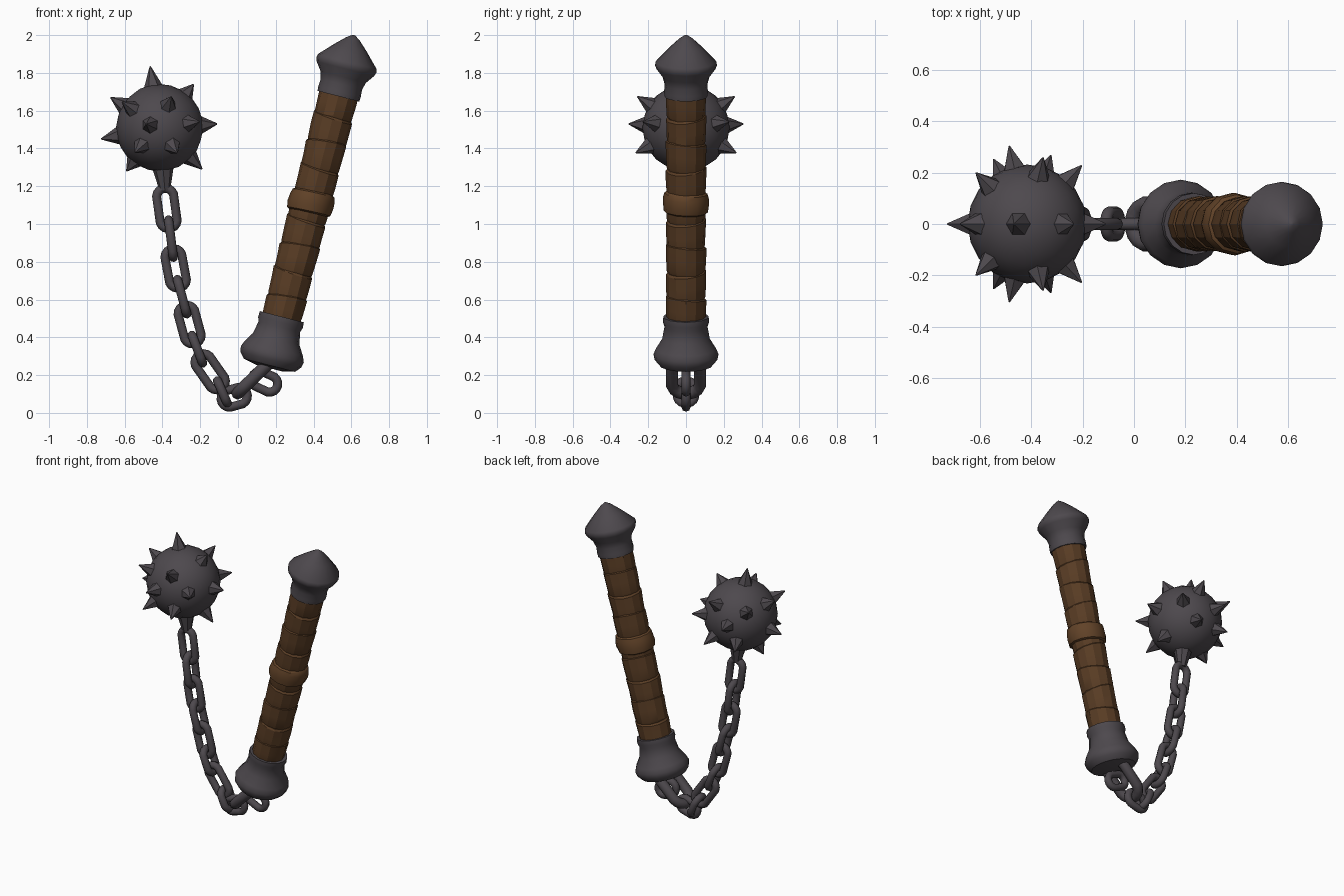
import bpy, bmesh, math, random
from mathutils import Vector, Matrix

if "Cube" in bpy.data.objects:
    bpy.data.objects.remove(bpy.data.objects["Cube"])

random.seed(4)

def material(name, rgb):
    m = bpy.data.materials.new(name)
    m.diffuse_color = (*rgb, 1)
    m.use_nodes = True
    m.node_tree.nodes["Principled BSDF"].inputs["Base Color"].default_value = m.diffuse_color
    return m

STEEL = material("dark steel", (0.075, 0.066, 0.075))
LEATHER = material("brown leather", (0.100, 0.046, 0.018))
BAND = material("light leather band", (0.120, 0.055, 0.021))

def finish(bm, name, mat, smooth=None):
    bmesh.ops.recalc_face_normals(bm, faces=bm.faces)
    me = bpy.data.meshes.new(name)
    bm.to_mesh(me)
    bm.free()
    me.materials.append(mat)
    ob = bpy.data.objects.new(name, me)
    bpy.context.collection.objects.link(ob)
    if smooth:
        bpy.ops.object.select_all(action='DESELECT')
        bpy.context.view_layer.objects.active = ob
        ob.select_set(True)
        bpy.ops.object.shade_smooth_by_angle(angle=math.radians(smooth))
    return ob

def bridge(bm, a, b):
    n = len(a)
    for i in range(n):
        bm.faces.new((a[i], a[(i + 1) % n], b[(i + 1) % n], b[i]))

# Handle axis frame: points are measured along the tilted shaft
BASE = Vector((0.225, 0, 0.48))
AXIS = Vector((0.248, 0, 0.969)).normalized()
SIDE = Vector((AXIS.z, 0, -AXIS.x))
UP_Y = Vector((0, 1, 0))

def lathe(name, profile, mat, sides=14, jitter=0.0, tilt=0.0, smooth=35):
    """Revolve (distance, radius) pairs about the handle axis."""
    bm = bmesh.new()
    rings = []
    for s, r in profile:
        ring = []
        for i in range(sides):
            a = math.tau * i / sides
            rr = r + random.uniform(-jitter, jitter)
            ring.append(bm.verts.new(BASE + AXIS * (s + tilt * math.cos(a + 0.8))
                        + SIDE * rr * math.cos(a) + UP_Y * rr * math.sin(a)))
        rings.append(ring)
    for a, b in zip(rings, rings[1:]):
        bridge(bm, a, b)
    bm.faces.new(rings[0])
    bm.faces.new(rings[-1])
    return finish(bm, name, mat, smooth)

# Leather grip made of overlapping tilted wraps
wraps = 9
step = 1.27 / wraps
for i in range(wraps):
    s = -0.01 + i * step
    lathe(f"grip_wrap_{i + 1}", [(s - 0.02, 0.094), (s, 0.102), (s + step * 0.5, 0.105),
          (s + step, 0.107), (s + step + 0.012, 0.097)], LEATHER, 12, 0.002,
          0.014 * (-1) ** i, 25)

# Raised band in the middle of the grip
lathe("grip_band", [(0.595, 0.10), (0.605, 0.117), (0.64, 0.123), (0.68, 0.121),
      (0.705, 0.114), (0.715, 0.10)], BAND, 12, 0.002, 0.006)

# Steel pommel and chain collar
lathe("pommel", [(1.235, 0.10), (1.235, 0.114), (1.26, 0.116), (1.30, 0.113), (1.34, 0.124),
      (1.385, 0.157), (1.405, 0.164), (1.425, 0.160), (1.50, 0.088), (1.55, 0.035),
      (1.569, 0.006)], STEEL, 16)
lathe("chain_collar", [(0.03, 0.10), (0.03, 0.120), (0.0, 0.122), (-0.025, 0.114),
      (-0.09, 0.126), (-0.145, 0.160), (-0.175, 0.172), (-0.205, 0.166), (-0.235, 0.140),
      (-0.25, 0.07)], STEEL, 16)

# Chain links: stadium loops swept with a round section
def link(name, p, q, face_on, half_width=0.046, tube=0.024):
    p, q = Vector((p[0], 0, p[1])), Vector((q[0], 0, q[1]))
    u = (q - p).normalized()
    w = Vector((-u.z, 0, u.x)) if face_on else UP_Y
    n = u.cross(w)
    centre = (p + q) / 2
    reach = (q - p).length / 2 + tube
    straight = max(reach - half_width, 0)
    bm = bmesh.new()
    rings = []
    for i in range(16):
        a = math.tau * (i + 0.5) / 16
        out = u * math.cos(a) + w * math.sin(a)
        c = centre + out * half_width + u * math.copysign(straight, math.cos(a))
        rings.append([bm.verts.new(c + (out * math.cos(b) + n * math.sin(b)) * tube)
                      for b in (math.tau * k / 8 for k in range(8))])
    for i in range(16):
        bridge(bm, rings[i], rings[(i + 1) % 16])
    return finish(bm, name, STEEL, 50)

nodes = [(-0.388, 1.165), (-0.365, 1.0), (-0.345, 0.845), (-0.315, 0.685), (-0.277, 0.545),
         (-0.235, 0.39), (-0.195, 0.285), (-0.10, 0.15), (-0.065, 0.07), (0.025, 0.095)]
for i, (p, q) in enumerate(zip(nodes, nodes[1:])):
    link(f"chain_link_{i + 1}", p, q, i % 2 == 0)

# Shackle below the collar and the link hanging in it
link("collar_shackle", (0.02, 0.125), (0.17, 0.27), False, 0.076, 0.033)
link("collar_link", (0.10, 0.185), (0.185, 0.145), True, 0.044, 0.024)

# Spiked ball
CENTRE = Vector((-0.415, 0, 1.51))
bm = bmesh.new()
bmesh.ops.create_icosphere(bm, subdivisions=3, radius=0.231,
                           matrix=Matrix.Translation(CENTRE))
finish(bm, "ball", STEEL, 35)

def cone(name, direction, start, end, r1, r2, sides=6):
    d = Vector(direction).normalized()
    bm = bmesh.new()
    m = (Matrix.Translation(CENTRE + d * (start + end) / 2)
         @ d.to_track_quat('Z', 'Y').to_matrix().to_4x4())
    bmesh.ops.create_cone(bm, cap_ends=True, segments=sides, radius1=r1, radius2=r2,
                          depth=end - start, matrix=m)
    return finish(bm, name, STEEL)

# Spikes around the outline, then the front and back groups
outline = [(-0.05, 0, 0.325), (0.18, 0, 0.23), (0.305, 0, 0.02), (0.225, 0, -0.22),
           (-0.175, 0, -0.23), (-0.31, 0, -0.06), (-0.26, 0, 0.16)]
faces = [(-0.07, 0.305, 0.02), (0.06, 0.25, 0.16), (0.09, 0.26, -0.13),
         (-0.13, 0.25, -0.13), (-0.19, 0.19, 0.13), (0.20, 0.215, 0.03)]
for i, d in enumerate(outline):
    cone(f"outline_spike_{i + 1}", d, 0.205, Vector(d).length, 0.056, 0.003)
for side, label in ((-1, "front"), (1, "back")):
    for i, (x, y, z) in enumerate(faces):
        cone(f"{label}_spike_{i + 1}", (x, y * side, z), 0.205, 0.312, 0.054, 0.003)

# Tapered stem joining the ball to the chain
cone("ball_stem", (0.027, 0, -0.32), 0.19, 0.335, 0.062, 0.028, 8)
